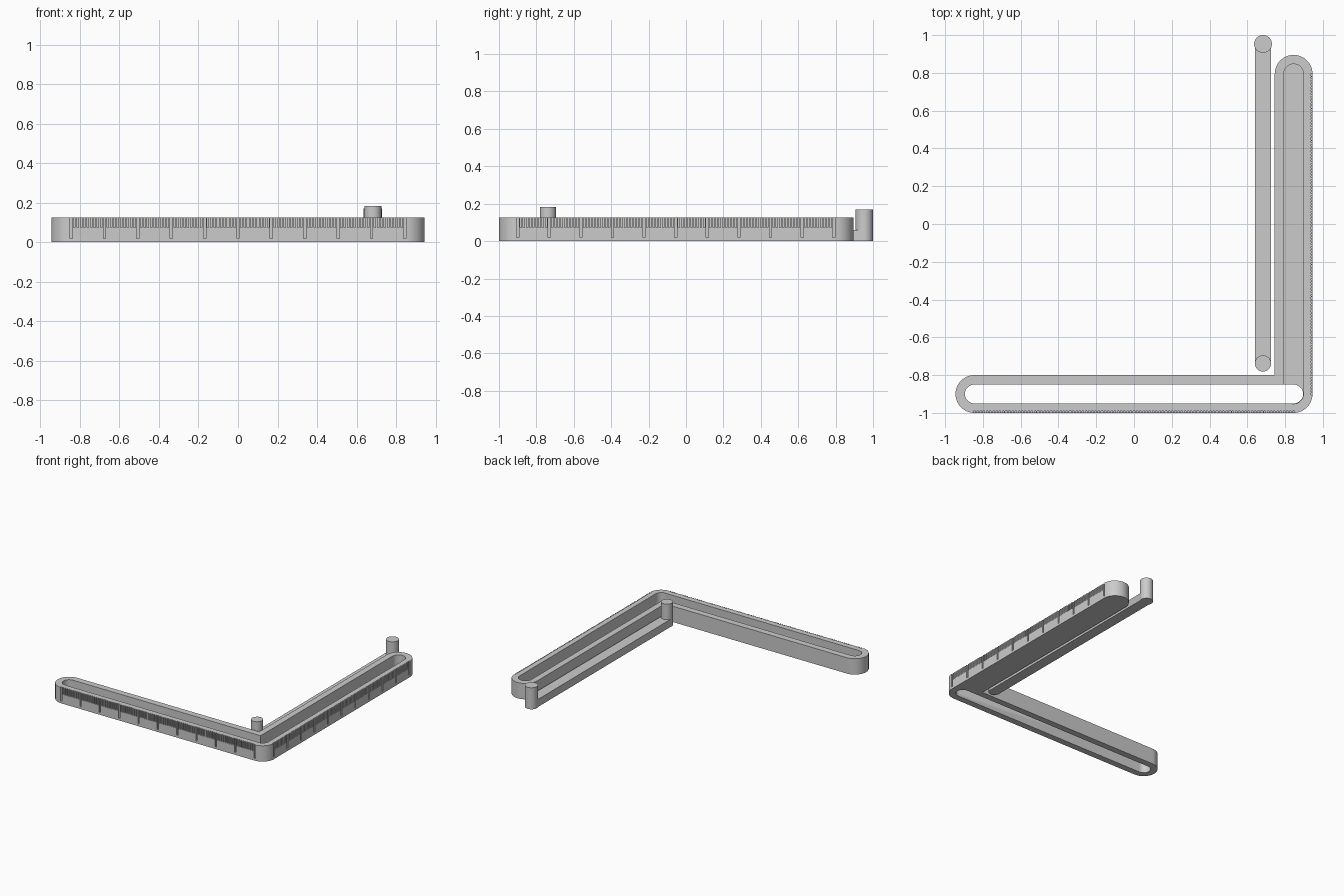
import bpy, bmesh, math
from mathutils import Matrix, Vector

if "Cube" in bpy.data.objects:
    bpy.data.objects.remove(bpy.data.objects["Cube"])

grey = bpy.data.materials.new("plain grey")
grey.use_nodes = True
grey.diffuse_color = (0.6, 0.6, 0.6, 1)
grey.node_tree.nodes["Principled BSDF"].inputs["Base Color"].default_value = grey.diffuse_color


def finish(name, bm):
    bmesh.ops.recalc_face_normals(bm, faces=bm.faces)
    mesh = bpy.data.meshes.new(name)
    bm.to_mesh(mesh)
    bm.free()
    mesh.materials.append(grey)
    ob = bpy.data.objects.new(name, mesh)
    bpy.context.collection.objects.link(ob)
    return ob


def prism(name, outline, z0, z1):
    bm = bmesh.new()
    face = bm.faces.new([bm.verts.new((x, y, z0)) for x, y in outline])
    top = bmesh.ops.extrude_face_region(bm, geom=[face])["geom"]
    verts = [v for v in top if isinstance(v, bmesh.types.BMVert)]
    bmesh.ops.translate(bm, verts=verts, vec=(0, 0, z1 - z0))
    return finish(name, bm)


def arc(cx, cy, r, start, end, steps):
    angles = [math.radians(start + (end - start) * i / steps) for i in range(steps + 1)]
    return [(cx + r * math.cos(a), cy + r * math.sin(a)) for a in angles]


def cylinder(name, x, y, r, height):
    return prism(name, arc(x, y, r, 0, 352.5, 47), 0, height)


def boolean(target, other, operation):
    mod = target.modifiers.new(operation.lower(), 'BOOLEAN')
    mod.operation, mod.object, mod.solver = operation, other, 'EXACT'
    bpy.context.view_layer.objects.active = target
    bpy.ops.object.modifier_apply(modifier=mod.name)
    bpy.data.objects.remove(other)


def smooth(ob):
    bpy.ops.object.select_all(action='DESELECT')
    ob.select_set(True)
    bpy.context.view_layer.objects.active = ob
    bpy.ops.object.shade_smooth_by_angle(angle=math.radians(30))


# Main dimensions
R, SLOT_R, H, FLOOR = 0.1, 0.05, 0.125, 0.025
CX, CY = 0.845, -0.9          # corner centre
END_Y = 0.795                 # centre of the rear rounded end
STEP = 2 * CX / 100           # fine graduation pitch

# L-shaped frame with rounded ends
outline = (arc(-CX, CY, R, 90, 270, 32) + arc(CX, CY, R, 270, 360, 16)
           + arc(CX, END_Y, R, 0, 180, 32) + [(CX - R, CY + R)])
frame = prism("ruler_frame", outline, 0, H)

# Open slot in the front arm, floored channel in the side arm
slot = arc(-CX, CY, SLOT_R, 90, 270, 24) + arc(CX, CY, SLOT_R, -90, 90, 24)
channel = arc(CX, END_Y, SLOT_R + 0.002, 0, 180, 24) + arc(CX, CY, SLOT_R + 0.002, 180, 360, 24)
boolean(frame, prism("slot_cutter", slot, -0.1, 0.3), 'DIFFERENCE')
boolean(frame, prism("channel_cutter", channel, FLOOR, 0.3), 'DIFFERENCE')

# Engraved graduations on both outer faces, every tenth one longer
bm = bmesh.new()
for side in range(2):
    for i in range(101):
        low, width = (0.018, 0.012) if i % 10 == 0 else (0.073, 0.008)
        t = i * STEP
        if side == 0:
            centre, size = (-CX + t, CY - R), (width, 0.018)
        else:
            centre, size = (CX + R, CY + t), (0.018, width)
        top = H + 0.02
        bmesh.ops.create_cube(bm, size=1, matrix=Matrix.Translation(
            Vector((*centre, (low + top) / 2))) @ Matrix.Diagonal((*size, top - low, 1)))
boolean(frame, finish("graduation_cutter", bm), 'DIFFERENCE')
smooth(frame)

# Loose connecting bar with a peg at each end
PX, FRONT_Y, BACK_Y = 0.683, -0.738, 0.953
HALF = 0.042
bar = prism("connecting_bar", [(PX - HALF, FRONT_Y), (PX + HALF, FRONT_Y),
                               (PX + HALF, BACK_Y), (PX - HALF, BACK_Y)], 0, 0.06)
boolean(bar, cylinder("front_peg", PX, FRONT_Y, HALF + 0.001, 0.183), 'UNION')
boolean(bar, cylinder("back_peg", PX, BACK_Y, 0.047, 0.17), 'UNION')
smooth(bar)
